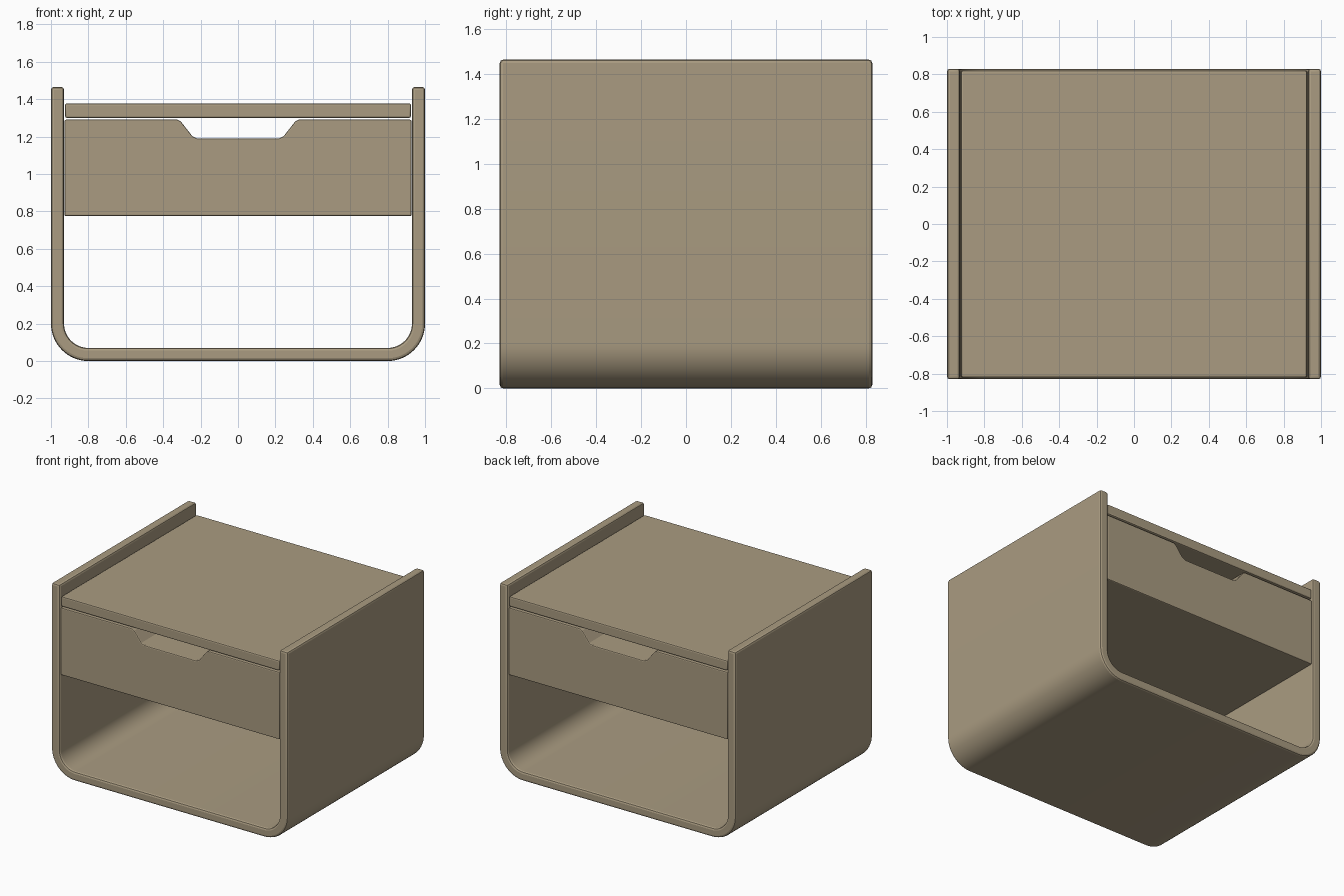
import bpy, math

if "Cube" in bpy.data.objects:
    bpy.data.objects.remove(bpy.data.objects["Cube"])

wood = bpy.data.materials.new("warm taupe wood")
wood.diffuse_color = (0.40, 0.33, 0.22, 1)
wood.use_nodes = True
wood.node_tree.nodes["Principled BSDF"].inputs["Base Color"].default_value = wood.diffuse_color


def extrude_profile(name, pts, y, bevel):
    """Extrude an x/z outline from -y to y and soften its edges."""
    n = len(pts)
    verts = [(x, s, z) for s in (-y, y) for x, z in pts]
    faces = [tuple(range(n)), tuple(range(2 * n - 1, n - 1, -1))]
    faces += [(i, i + n, (i + 1) % n + n, (i + 1) % n) for i in range(n)]
    me = bpy.data.meshes.new(name)
    me.from_pydata(verts, [], faces)
    me.materials.append(wood)
    ob = bpy.data.objects.new(name, me)
    bpy.context.collection.objects.link(ob)
    bpy.context.view_layer.objects.active = ob
    for o in bpy.context.selected_objects:
        o.select_set(False)
    ob.select_set(True)
    mod = ob.modifiers.new("soft_edges", 'BEVEL')
    mod.width = bevel
    mod.segments = 2
    mod.limit_method = 'ANGLE'
    mod.angle_limit = math.radians(30)
    bpy.ops.object.modifier_apply(modifier=mod.name)
    bpy.ops.object.shade_smooth_by_angle(angle=math.radians(20))
    return ob


def u_path(half, bottom, top, r, steps=14):
    """Points of a round-cornered U, from upper left to upper right."""
    left = [(-half, top)]
    for i in range(steps + 1):
        a = math.pi / 2 * i / steps
        left.append((-half + r - r * math.cos(a), bottom + r - r * math.sin(a)))
    return left + [(-x, z) for x, z in reversed(left)]


# U-shaped body shell
outer = u_path(1.0, 0.0, 1.465, 0.20)
inner = u_path(0.93, 0.07, 1.465, 0.13)
extrude_profile("body_shell", outer + inner[::-1], 0.83, 0.015)

# Top panel between the sides
extrude_profile("top_panel", [(-0.925, 1.30), (0.925, 1.30), (0.925, 1.377), (-0.925, 1.377)], 0.82, 0.01)

# Drawer block with a finger notch running through it
notch = [(0.325, 1.29), (0.305, 1.28), (0.245, 1.203), (0.22, 1.19)]
drawer = [(-0.928, 0.775), (0.928, 0.775), (0.928, 1.29)]
drawer += notch + [(-x, z) for x, z in reversed(notch)] + [(-0.928, 1.29)]
extrude_profile("drawer", drawer, 0.82, 0.008)
